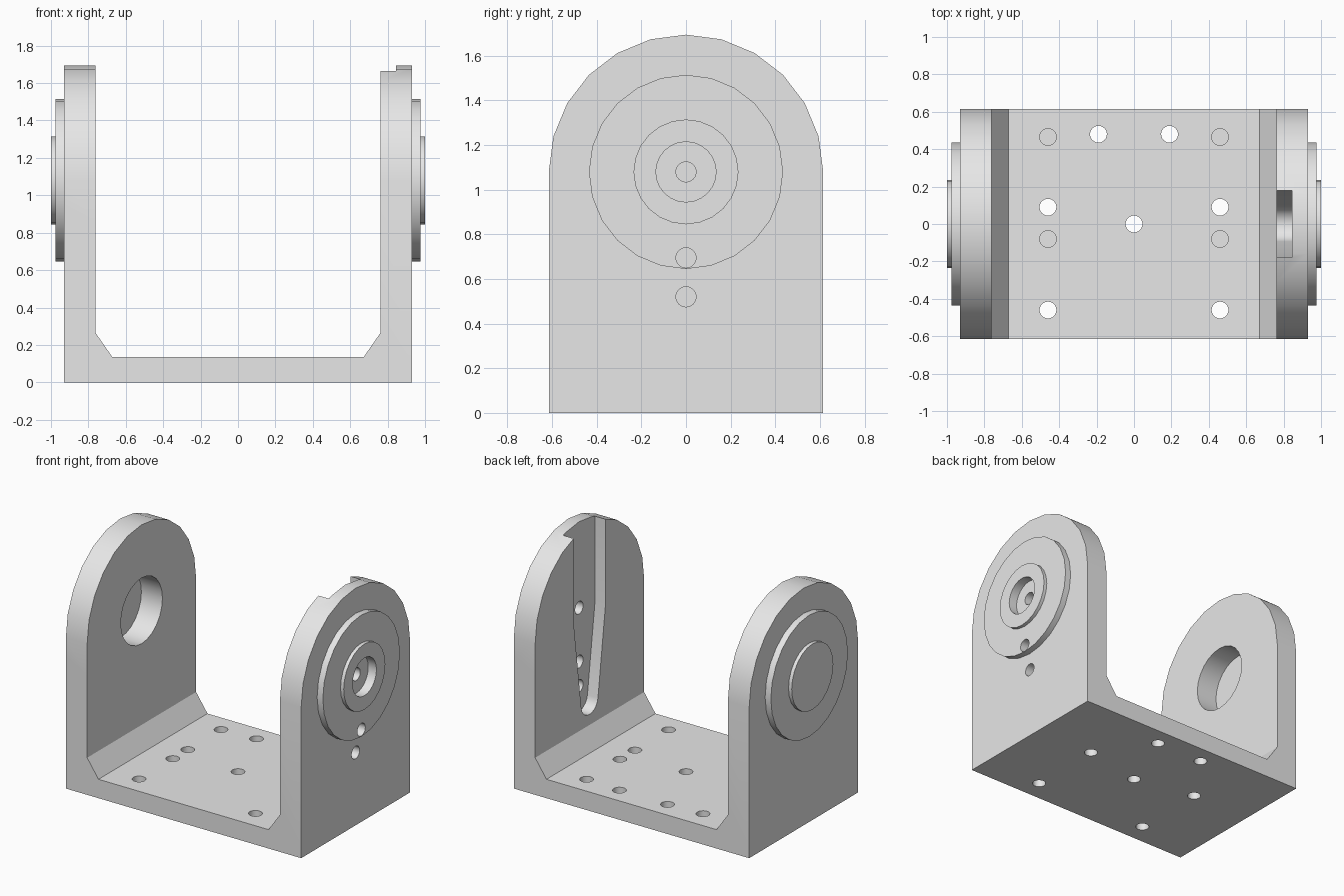
import bpy
import bmesh
from math import sin, cos, pi, radians
from mathutils import Vector

if "Cube" in bpy.data.objects:
    bpy.data.objects.remove(bpy.data.objects["Cube"], do_unlink=True)

# One flat colour for the whole machined part
grey = bpy.data.materials.new("machined grey")
grey.use_nodes = True
grey.diffuse_color = (0.8, 0.8, 0.8, 1)
grey.node_tree.nodes["Principled BSDF"].inputs["Base Color"].default_value = (0.8, 0.8, 0.8, 1)

HALF_WIDTH, INNER, HALF_DEPTH = 0.93, 0.762, 0.615
AXIS_Z = 1.08
FLOOR = 0.135
HOLE = 0.045


def prism(name, points, offset):
    """Close a planar outline and extrude it along an offset vector."""
    bm = bmesh.new()
    face = bm.faces.new([bm.verts.new(p) for p in points])
    new = bmesh.ops.extrude_face_region(bm, geom=[face])["geom"]
    bmesh.ops.translate(bm, vec=offset, verts=[v for v in new if isinstance(v, bmesh.types.BMVert)])
    bmesh.ops.recalc_face_normals(bm, faces=bm.faces)
    mesh = bpy.data.meshes.new(name)
    bm.to_mesh(mesh)
    bm.free()
    mesh.materials.append(grey)
    obj = bpy.data.objects.new(name, mesh)
    bpy.context.collection.objects.link(obj)
    return obj


def arc(y, z, r, start, end, steps):
    angles = [radians(start + (end - start) * i / steps) for i in range(steps + 1)]
    return [(y + r * cos(a), z + r * sin(a)) for a in angles]


def side_prism(name, outline, x0, x1):
    return prism(name, [(x0, y, z) for y, z in outline], Vector((x1 - x0, 0, 0)))


def x_cylinder(name, z, r, x0, x1):
    return side_prism(name, arc(0, z, r, 0, 360, 24)[:-1], x0, x1)


def z_cylinder(name, x, y, r, z0, z1):
    ring = arc(x, y, r, 0, 360, 24)[:-1]
    return prism(name, [(px, py, z0) for px, py in ring], Vector((0, 0, z1 - z0)))


def combine(target, tool, operation):
    """Bake a boolean into the target and discard the tool."""
    mod = target.modifiers.new("combine", "BOOLEAN")
    mod.operation, mod.object, mod.solver = operation, tool, "EXACT"
    bpy.context.view_layer.update()
    graph = bpy.context.evaluated_depsgraph_get()
    mesh = bpy.data.meshes.new_from_object(target.evaluated_get(graph))
    target.modifiers.clear()
    target.data = mesh
    bpy.data.objects.remove(tool, do_unlink=True)


# U-shaped bracket with chamfered inner corners
half = [(HALF_WIDTH, 0), (HALF_WIDTH, 1.8), (INNER, 1.8), (INNER, 0.265), (0.672, FLOOR)]
outline = half + [(-x, z) for x, z in reversed(half)]
bracket = prism("yoke_bracket", [(x, -HALF_DEPTH, z) for x, z in outline],
                Vector((0, 2 * HALF_DEPTH, 0)))

# Round the tops of both walls
arch = [(-HALF_DEPTH, -0.2), (HALF_DEPTH, -0.2)] + arc(0, AXIS_Z, HALF_DEPTH, 0, 180, 12)
combine(bracket, side_prism("arch", arch, -1.2, 1.2), "INTERSECT")

# Stepped round bosses on the outside of each wall
for side in (-1, 1):
    for radius, reach in ((0.435, 0.975), (0.235, 1.0)):
        boss = x_cylinder("boss", AXIS_Z, radius, side * 0.85, side * reach)
        combine(bracket, boss, "UNION")

# Blind bearing pocket inside the right wall
combine(bracket, x_cylinder("pocket", AXIS_Z, 0.235, -0.928, -0.6), "DIFFERENCE")

# Tapered slot, open at the top, inside the left wall
slot = [(0.18, 1.9), (-0.18, 1.9), (-0.18, 1.06)]
slot += arc(0, 0.435, 0.095, 188, 352, 10) + [(0.18, 1.06)]
combine(bracket, side_prism("slot", slot, 0.6, 0.845), "DIFFERENCE")

# Counterbore and three cross holes in the left wall
combine(bracket, x_cylinder("counterbore", AXIS_Z, 0.135, 0.935, 1.1), "DIFFERENCE")
for z in (AXIS_Z, 0.695, 0.52):
    combine(bracket, x_cylinder("cross_hole", z, HOLE, 0.8, 1.1), "DIFFERENCE")

# Base plate: through holes, then blind holes
through = [(0, 0)]
blind = []
for side in (-1, 1):
    through += [(side * 0.19, 0.48), (side * 0.46, 0.09), (side * 0.46, -0.46)]
    blind += [(side * 0.46, 0.465), (side * 0.46, -0.08)]
for holes, bottom in ((through, -0.1), (blind, 0.03)):
    for x, y in holes:
        combine(bracket, z_cylinder("hole", x, y, HOLE, bottom, 0.2), "DIFFERENCE")

# Smooth the round walls, keep machined edges crisp
bpy.ops.object.select_all(action="DESELECT")
bracket.select_set(True)
bpy.context.view_layer.objects.active = bracket
bpy.ops.object.shade_smooth_by_angle(angle=radians(30))
